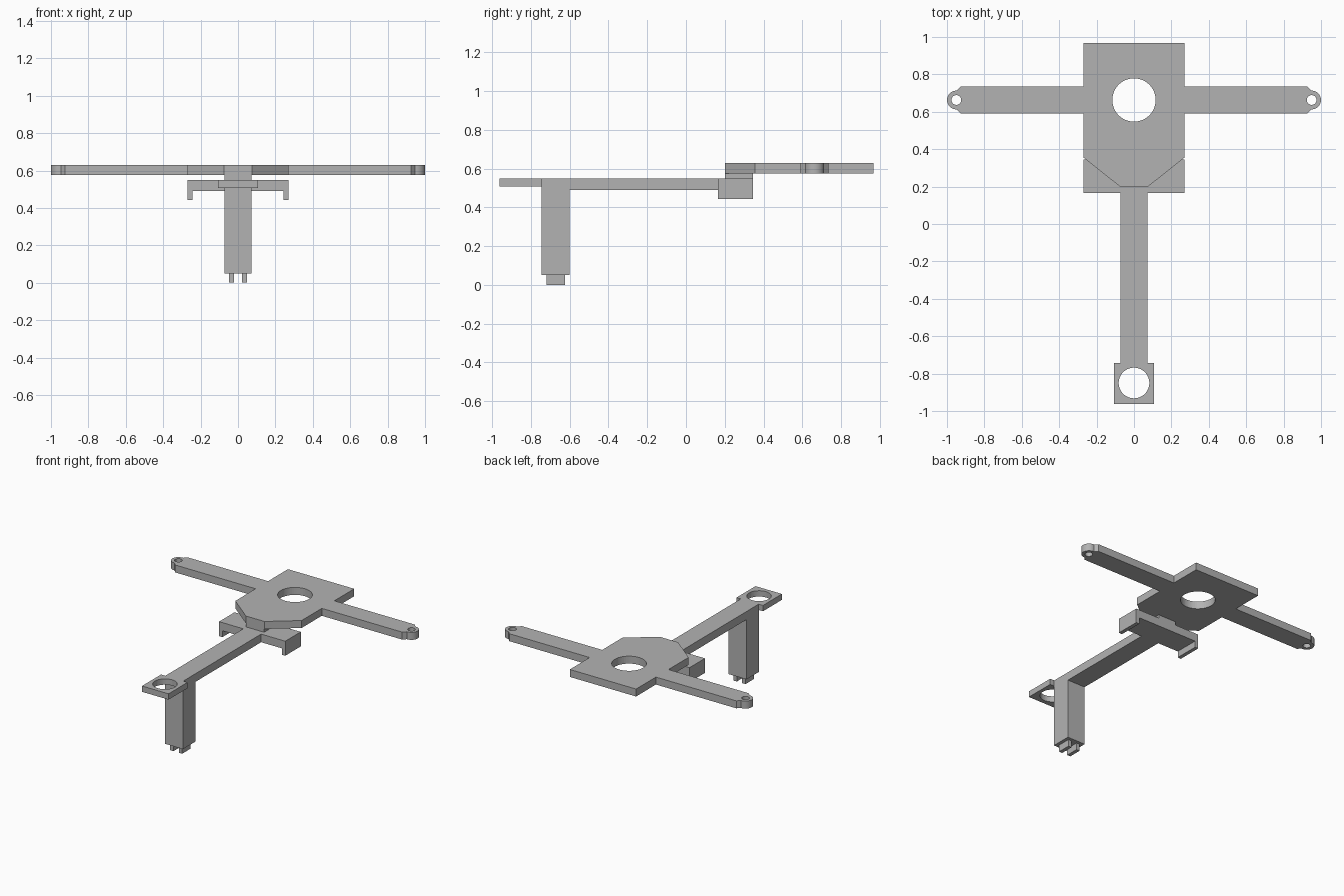
import bpy, bmesh, math

if "Cube" in bpy.data.objects:
    bpy.data.objects.remove(bpy.data.objects["Cube"])

grey = bpy.data.materials.new("grey")
grey.diffuse_color = (0.45, 0.45, 0.45, 1)
grey.use_nodes = True
grey.node_tree.nodes["Principled BSDF"].inputs["Base Color"].default_value = grey.diffuse_color


def prism(name, outline, z0, z1):
    """Extrude an XY outline between two heights."""
    bm = bmesh.new()
    face = bm.faces.new([bm.verts.new((x, y, z0)) for x, y in outline])
    ext = bmesh.ops.extrude_face_region(bm, geom=[face])
    for v in ext["geom"]:
        if isinstance(v, bmesh.types.BMVert):
            v.co.z = z1
    bmesh.ops.recalc_face_normals(bm, faces=bm.faces)
    mesh = bpy.data.meshes.new(name)
    bm.to_mesh(mesh)
    bm.free()
    mesh.materials.append(grey)
    ob = bpy.data.objects.new(name, mesh)
    bpy.context.collection.objects.link(ob)
    return ob


def box(name, x0, x1, y0, y1, z0, z1):
    return prism(name, [(x0, y0), (x1, y0), (x1, y1), (x0, y1)], z0, z1)


def arc(cx, cy, r, a0, a1, n):
    angles = [math.radians(a0 + (a1 - a0) * i / n) for i in range(n + 1)]
    return [(cx + r * math.cos(a), cy + r * math.sin(a)) for a in angles]


def drill(ob, x, y, r, z0, z1):
    """Cut a round through hole."""
    cutter = prism(ob.name + "_hole_cutter", arc(x, y, r, 0, 360, 48)[:-1], z0 - 0.05, z1 + 0.05)
    cutter.hide_render = True
    cutter.hide_viewport = True
    cutter.display_type = 'WIRE'
    mod = ob.modifiers.new("hole", 'BOOLEAN')
    mod.operation = 'DIFFERENCE'
    mod.solver = 'EXACT'
    mod.object = cutter


def smooth(ob):
    bpy.ops.object.select_all(action='DESELECT')
    ob.select_set(True)
    bpy.context.view_layer.objects.active = ob
    bpy.ops.object.shade_smooth_by_angle(angle=math.radians(30))


# Upper cross plate: chamfered body with two round-ended arms, one outline
Y, Z0, Z1 = 0.663, 0.575, 0.63
half = [(0.075, 0.2), (0.27, 0.355), (0.27, Y - 0.073), (0.925, Y - 0.073), (0.947, Y - 0.05)]
half += arc(0.95, Y, 0.05, -85, 85, 20)
half += [(0.947, Y + 0.05), (0.925, Y + 0.073), (0.27, Y + 0.073), (0.27, 0.967)]
plate = prism("cross_plate", half + [(-x, y) for x, y in reversed(half)], Z0, Z1)
drill(plate, 0, Y, 0.116, Z0, Z1)
for s in (-1, 1):
    drill(plate, s * 0.95, Y, 0.026, Z0, Z1)
smooth(plate)

# Spacer joining the plate to the lower beam
box("spacer", -0.073, 0.073, 0.2, 0.345, 0.55, Z0)

# Clip bracket with downturned lips
box("clip_bridge", -0.27, 0.27, 0.165, 0.345, 0.49, 0.55)
for s, side in ((-1, "left"), (1, "right")):
    xs = sorted((s * 0.243, s * 0.27))
    box("clip_lip_" + side, *xs, 0.165, 0.345, 0.443, 0.49)

# Long beam and leg with two prongs
box("beam", -0.073, 0.073, -0.6, 0.165, 0.49, 0.55)
box("leg", -0.073, 0.073, -0.745, -0.6, 0.05, 0.55)
for s, side in ((-1, "left"), (1, "right")):
    xs = sorted((s * 0.022, s * 0.049))
    box("prong_" + side, *xs, -0.72, -0.623, 0, 0.05)

# Ring plate at the front end
ring = box("ring_plate", -0.108, 0.108, -0.963, -0.742, 0.507, 0.55)
drill(ring, 0, -0.85, 0.082, 0.507, 0.55)
smooth(ring)
